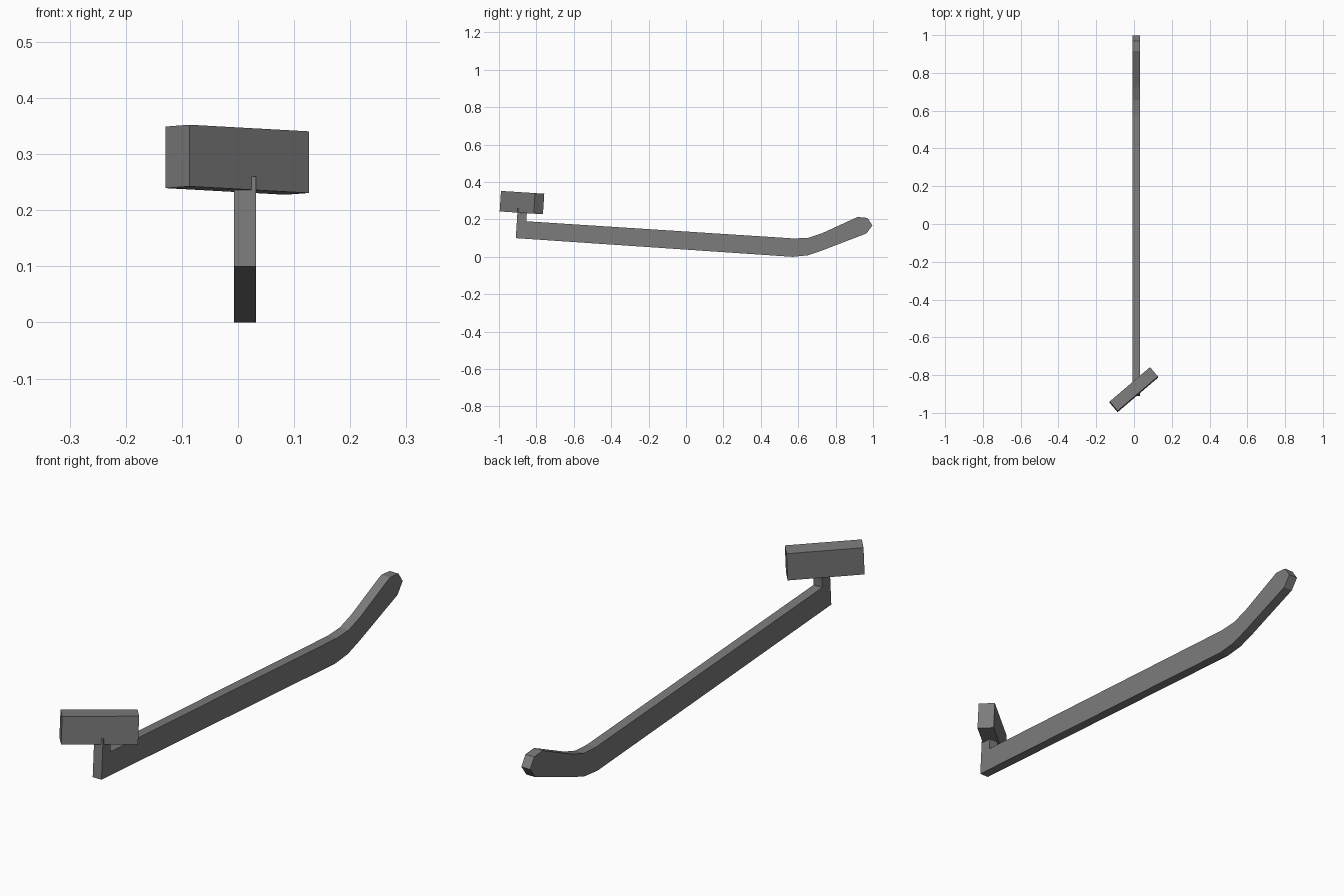
import bpy
import bmesh
from math import radians
from mathutils import Euler, Matrix

if "Cube" in bpy.data.objects:
    bpy.data.objects.remove(bpy.data.objects["Cube"], do_unlink=True)

# One flat grey for the whole model
grey = bpy.data.materials.new("grey plastic")
grey.use_nodes = True
colour = (0.2, 0.2, 0.2, 1)
grey.diffuse_color = colour
grey.node_tree.nodes["Principled BSDF"].inputs["Base Color"].default_value = colour


def finish(name, bm):
    bmesh.ops.recalc_face_normals(bm, faces=bm.faces)
    mesh = bpy.data.meshes.new(name)
    bm.to_mesh(mesh)
    bm.free()
    mesh.materials.append(grey)
    obj = bpy.data.objects.new(name, mesh)
    bpy.context.collection.objects.link(obj)
    return obj


# Long arm: side outline (y, z) with upright post at the front and bent rounded tip
outline = [
    (-0.91, 0.10), (-0.90, 0.26), (-0.849, 0.257), (-0.854, 0.19),
    (0.58, 0.098), (0.655, 0.102), (0.725, 0.125),
    (0.917, 0.213), (0.97, 0.208), (0.997, 0.168), (0.965, 0.125),
    (0.725, 0.033), (0.65, 0.008), (0.57, 0.0),
]
left, right = 0.032, -0.007
bm = bmesh.new()
face = bm.faces.new([bm.verts.new((right, y, z)) for y, z in outline])
side = bmesh.ops.extrude_face_region(bm, geom=[face])
moved = [v for v in side["geom"] if isinstance(v, bmesh.types.BMVert)]
bmesh.ops.translate(bm, verts=moved, vec=(left - right, 0, 0))
finish("arm", bm)

# Block on the post, turned sideways and tilted along the arm
bm = bmesh.new()
bmesh.ops.create_cube(bm, size=1, matrix=Matrix.Diagonal((0.281, 0.065, 0.11, 1)))
block = finish("hinge_block", bm)
block.location = (-0.001, -0.877, 0.29)
block.rotation_euler = Euler((radians(-3.7), 0, radians(40.5)))
# Turn first, then tilt about the x axis
turn = Matrix.Rotation(radians(-3.7), 4, "X") @ Matrix.Rotation(radians(40.5), 4, "Z")
block.rotation_euler = turn.to_euler()
